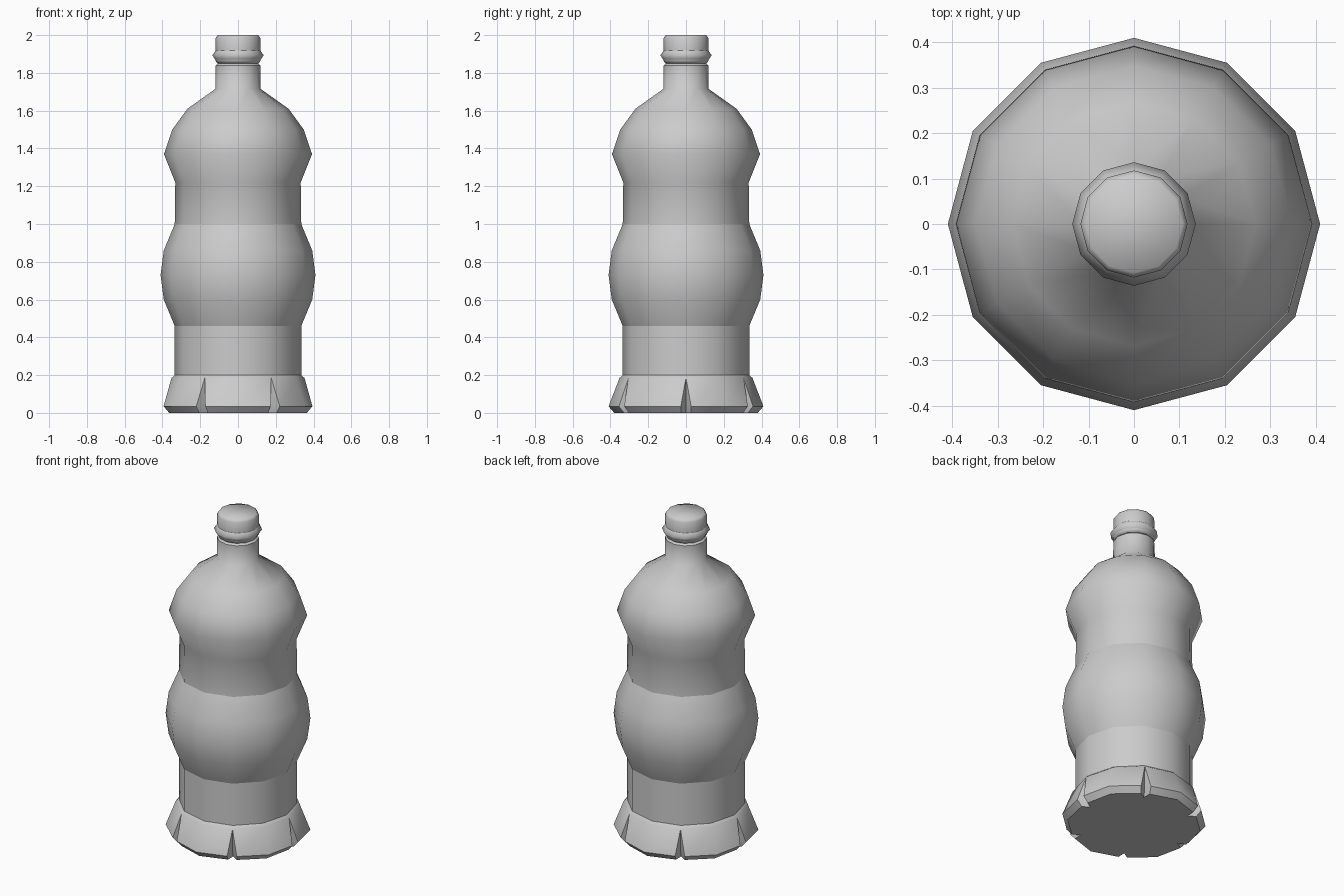
import bpy
import bmesh
from math import radians, sin, cos

cube = bpy.data.objects.get("Cube")
if cube:
    bpy.data.objects.remove(cube, do_unlink=True)

grey = bpy.data.materials.new("grey plastic")
grey.use_nodes = True
colour = (0.6, 0.6, 0.6, 1)
grey.diffuse_color = colour
grey.node_tree.nodes["Principled BSDF"].inputs["Base Color"].default_value = colour


def ring(bm, z, lobe, edge=None, notch=None, spread=0):
    """One cross-section: six lobes with a notch between each pair.
    With no notch it collapses to a plain twelve-sided ring."""
    edge, notch = edge or lobe, notch or lobe
    verts = []
    for i in range(6):
        for angle, r in ((0, notch), (spread, edge), (30, lobe), (60 - spread, edge)):
            a = radians(60 * i + angle)
            verts.append(bm.verts.new((r * cos(a), r * sin(a), z)))
    return verts


def lathe(name, sections, sharp_heights):
    """Bridge the cross-sections, cap both ends and mark the crisp rings."""
    bm = bmesh.new()
    rings = [ring(bm, *s) for s in sections]
    for low, high in zip(rings, rings[1:]):
        for i in range(len(low)):
            j = (i + 1) % len(low)
            bm.faces.new((low[i], low[j], high[j], high[i]))
    bm.faces.new(rings[0][::-1])
    bm.faces.new(rings[-1])
    bmesh.ops.remove_doubles(bm, verts=bm.verts, dist=0.0005)
    bmesh.ops.recalc_face_normals(bm, faces=bm.faces)
    for f in bm.faces:
        f.smooth = True
    for e in bm.edges:
        a, b = e.verts
        if abs(a.co.z - b.co.z) < 1e-4 and any(abs(a.co.z - z) < 1e-3 for z in sharp_heights):
            e.smooth = False
        # lips and creases of the foot notches
        if max(a.co.z, b.co.z) < 0.2 and e.calc_face_angle(0) > radians(40):
            e.smooth = False
    mesh = bpy.data.meshes.new(name)
    bm.to_mesh(mesh)
    bm.free()
    mesh.materials.append(grey)
    obj = bpy.data.objects.new(name, mesh)
    bpy.context.collection.objects.link(obj)
    return obj


# Bottle: notched foot, grip, belly, waist, shoulder and neck
lathe("bottle_body", [
    (0.0, 0.38, 0.365, 0.32, 4),
    (0.035, 0.41, 0.395, 0.34, 4),
    (0.185, 0.352),
    (0.2, 0.335),
    (0.46, 0.335),
    (0.6, 0.393),
    (0.73, 0.41),
    (0.86, 0.393),
    (1.0, 0.335),
    (1.22, 0.332),
    (1.37, 0.392),
    (1.5, 0.348),
    (1.61, 0.268),
    (1.715, 0.12),
    (1.84, 0.118),
    (1.85, 0.107),
], (0.0, 0.2, 0.46, 1.0, 1.84))

# Cap with its flared tamper ring
lathe("bottle_cap", [
    (1.85, 0.107),
    (1.862, 0.118),
    (1.87, 0.12),
    (1.893, 0.136),
    (1.918, 0.118),
    (1.985, 0.118),
    (2.0, 0.107),
], (1.87, 1.918))
